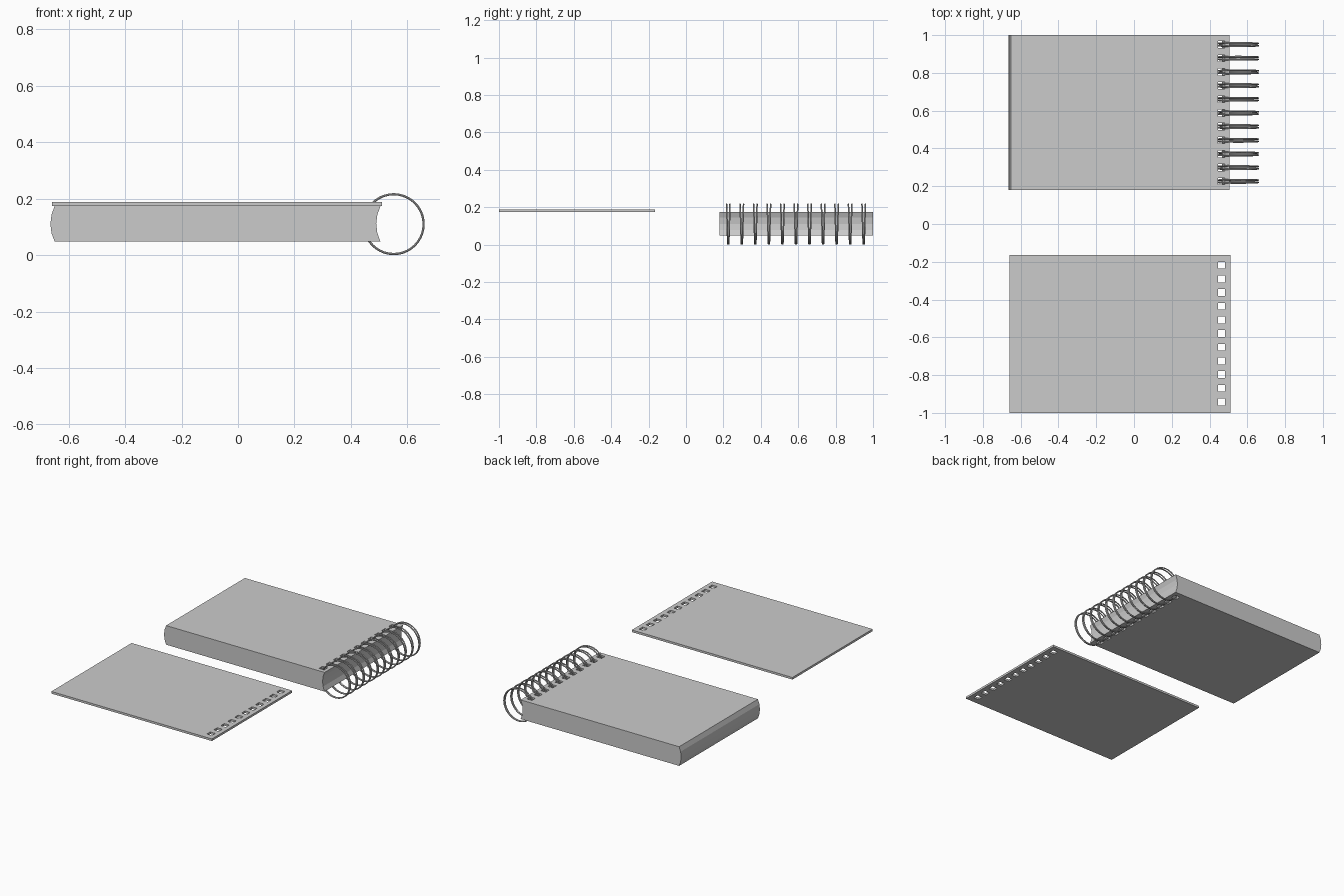
import bpy, bmesh, math

if "Cube" in bpy.data.objects:
    bpy.data.objects.remove(bpy.data.objects["Cube"])

COUNT, PITCH, HOLE = 11, 0.0724, 0.036
HOLE_X0, HOLE_X1 = 0.445, 0.482


def punched_slab(name, x0, x1, y0, y1, first_hole, levels):
    """Slab with a row of square holes; levels = (z, x shift) from bottom to top."""
    xs = [x0, HOLE_X0, HOLE_X1, x1]
    ys = [y0]
    for i in range(COUNT):
        c = first_hole + i * PITCH
        ys += [c - HOLE / 2, c + HOLE / 2]
    ys.append(y1)
    nx, ny, top = len(xs) - 1, len(ys) - 1, len(levels) - 1
    bm = bmesh.new()
    cache = {}

    def v(i, j, k):
        if (i, j, k) not in cache:
            z, shift = levels[k]
            cache[i, j, k] = bm.verts.new((xs[i] + shift, ys[j], z))
        return cache[i, j, k]

    def solid(i, j):
        return 0 <= i < nx and 0 <= j < ny and not (i == 1 and j % 2 == 1)

    for i in range(nx):
        for j in range(ny):
            if not solid(i, j):
                continue
            corners = [(i, j), (i + 1, j), (i + 1, j + 1), (i, j + 1)]
            bm.faces.new([v(*c, top) for c in corners])
            bm.faces.new([v(*c, 0) for c in reversed(corners)])
            # walls wherever the neighbouring cell is empty
            for s, (di, dj) in enumerate([(0, -1), (1, 0), (0, 1), (-1, 0)]):
                if not solid(i + di, j + dj):
                    a, b = corners[s], corners[(s + 1) % 4]
                    for k in range(top):
                        bm.faces.new([v(*a, k), v(*b, k), v(*b, k + 1), v(*a, k + 1)])
    mesh = bpy.data.meshes.new(name)
    bm.to_mesh(mesh)
    bm.free()
    obj = bpy.data.objects.new(name, mesh)
    bpy.context.collection.objects.link(obj)
    return obj


# page block, its sheets slid along the curve of the binding
levels = [(0.048, 0.0), (0.078, -0.011), (0.111, -0.015), (0.144, -0.011), (0.174, 0.0)]
punched_slab("page_block", -0.65, 0.505, 0.18, 1.0, 0.226, levels)

# loose cover lying in front
punched_slab("loose_cover", -0.66, 0.51, -1.0, -0.165, -0.942,
             [(0.174, 0.0), (0.188, 0.0)])

# wire binding: a pair of slightly splayed rings through each hole
for i in range(COUNT):
    for side in (-1, 1):
        bpy.ops.mesh.primitive_torus_add(
            major_segments=40, minor_segments=8,
            major_radius=0.106, minor_radius=0.004,
            location=(0.552, 0.226 + i * PITCH + side * 0.006, 0.11),
            rotation=(math.pi / 2 - side * 0.03, 0, 0))
        ring = bpy.context.object
        ring.name = f"binding_ring_{i + 1}_{'front' if side < 0 else 'back'}"
        bpy.ops.object.shade_smooth_by_angle()
